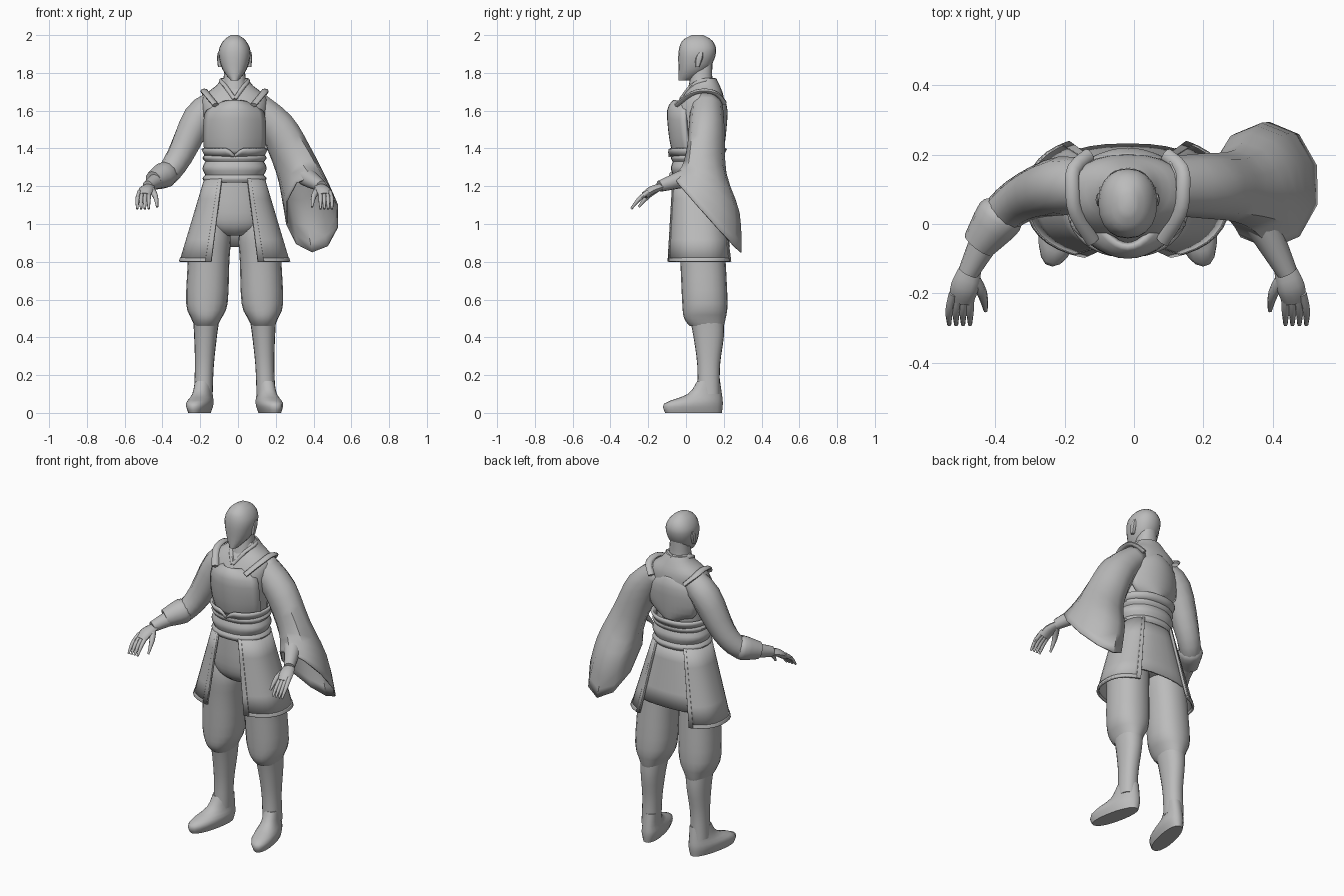
import bpy, bmesh, math
from mathutils import Vector

if "Cube" in bpy.data.objects:
    bpy.data.objects.remove(bpy.data.objects["Cube"])

BODY_AXIS = -.018  # the wide left sleeve pushes the body slightly to the right

grey = bpy.data.materials.new("plain_grey")
grey.use_nodes = True
grey.diffuse_color = (.5, .5, .5, 1)
grey.node_tree.nodes["Principled BSDF"].inputs["Base Color"].default_value = grey.diffuse_color


def finish(name, bm, mirror=False, thickness=0):
    """Turn a bmesh into a shaded object, optionally mirrored or thickened."""
    bmesh.ops.recalc_face_normals(bm, faces=bm.faces)
    mesh = bpy.data.meshes.new(name)
    bm.to_mesh(mesh)
    bm.free()
    mesh.materials.append(grey)
    part = bpy.data.objects.new(name, mesh)
    bpy.context.collection.objects.link(part)
    part.location.x = BODY_AXIS
    bpy.ops.object.select_all(action='DESELECT')
    part.select_set(True)
    bpy.context.view_layer.objects.active = part
    bpy.ops.object.shade_smooth_by_angle(angle=math.radians(45))
    if thickness:
        solidify = part.modifiers.new("thickness", 'SOLIDIFY')
        solidify.thickness = thickness
        solidify.offset = 0
    if mirror:
        part.modifiers.new("mirror", 'MIRROR')


def rounded(value, power):
    return math.copysign(abs(value) ** power, value)


def spline(rows, steps=3):
    """Smooth curve through rows of equal length."""
    result = []
    for i in range(len(rows) - 1):
        before, start = rows[max(i - 1, 0)], rows[i]
        end, after = rows[i + 1], rows[min(i + 2, len(rows) - 1)]
        for step in range(steps):
            t = step / steps
            result.append([b + t * (c - a + t * (2 * a - 5 * b + 4 * c - d + t * (3 * (b - c) + d - a))) / 2
                           if step else b for a, b, c, d in zip(before, start, end, after)])
    return result + [list(rows[-1])]


def ring(centre, along, across, sides, power=.9):
    angles = [math.tau * i / sides for i in range(sides)]
    return [Vector(centre) + Vector(along) * rounded(math.cos(angle), power)
            + Vector(across) * rounded(math.sin(angle), power) for angle in angles]


def skin(name, rings, closed=True, **options):
    """Join rings of points into a surface."""
    bm = bmesh.new()
    rows = [[bm.verts.new(point) for point in points] for points in rings]
    for low, high in zip(rows, rows[1:]):
        for i in range(len(low)):
            bm.faces.new((low[i - 1], low[i], high[i], high[i - 1]))
    if closed:
        bm.faces.new(rows[0])
        bm.faces.new(rows[-1])
    finish(name, bm, **options)


def stack(name, levels, x=0, splay=0, lean=0, sides=20, **options):
    """Level rings through rows of (height, centre y, half depth, half width)."""
    rings = []
    for z, y, depth, width in spline(levels):
        points = ring((x - splay * z, y, z), (0, depth, 0), (width, 0, 0), sides)
        for point in points:
            point.x += lean * (.12 - point.y)
        rings.append(points)
    skin(name, rings, **options)


def tube(name, path, radius=0, flat=1, sides=12, **options):
    """Round limb through rows of (x, y, z) and a radius, common or per row."""
    rows = spline([(*row, radius)[:4] for row in path])
    centres = [Vector(row[:3]) for row in rows]
    rings = []
    for i, row in enumerate(rows):
        heading = centres[min(i + 1, len(rows) - 1)] - centres[max(i - 1, 0)]
        level = heading.cross(Vector((0, 0, 1))).normalized()
        upright = level.cross(heading).normalized()
        rings.append(ring(centres[i], level * row[3], upright * row[3] * flat, sides, power=1))
    skin(name, rings, **options)


def sheet(name, surface, columns, rows, **options):
    """Open grid from a function of u and v, both running from 0 to 1."""
    bm = bmesh.new()
    grid = [[bm.verts.new(surface(i / columns, j / rows)) for i in range(columns + 1)] for j in range(rows + 1)]
    for low, high in zip(grid, grid[1:]):
        for i in range(columns):
            bm.faces.new((low[i], low[i + 1], high[i + 1], high[i]))
    finish(name, bm, **options)


# Head, ears and neck
stack("head", [(1.76, -.01, .03, .02), (1.82, .04, .08, .065), (1.91, .06, .1, .085), (1.97, .06, .08, .06), (2, .06, .03, .02)])
stack("ears", [(1.83, .06, .01, .01), (1.88, .07, .02, .015), (1.91, .08, .01, .01)], x=.078, sides=8, mirror=True)
stack("neck", [(1.68, .08, .08, .07), (1.76, .08, .06, .06), (1.86, .09, .05, .05)])

# Robe body and crossed collar
stack("robe_body", [(1.22, .06, .12, .15), (1.42, .06, .12, .15), (1.58, .07, .13, .17),
                    (1.67, .09, .11, .17), (1.73, .1, .08, .1), (1.77, .1, .06, .07)], sides=24)
tube("collar", [(0, .155, 1.76), (.07, .1, 1.76), (.05, .03, 1.73), (0, -.025, 1.66)], radius=.012, sides=8, mirror=True)


# Chest and back plates, from rows of (height, half width, centre y)
def plate(name, outline, bend):
    rows = spline(outline)

    def surface(u, v):
        z, width, y = rows[round(v * (len(rows) - 1))]
        side = 2 * u - 1
        return width * side, y + bend * side * side, z - .02 * side * side * v

    sheet(name, surface, 12, len(rows) - 1, thickness=.02)


plate("chest_plate", [(1.37, .15, -.06), (1.46, .16, -.08), (1.6, .15, -.09), (1.65, .09, -.06)], bend=.09)
plate("back_plate", [(1.4, .07, .19), (1.46, .15, .2), (1.6, .15, .21), (1.66, .1, .19)], bend=-.06)
tube("shoulder_straps", [(.1, -.05, 1.63), (.15, .03, 1.69), (.16, .1, 1.705), (.155, .16, 1.69), (.11, .2, 1.64)],
     radius=.02, flat=.6, sides=8, mirror=True)

# Wrapped sash in three swollen bands
for name, low, high in (("sash_low", 1.22, 1.26), ("sash_middle", 1.26, 1.33), ("sash_high", 1.33, 1.37)):
    stack(name, [(low, .06, .13, .155), ((low + high) / 2, .06, .14, .17), (high, .06, .13, .155)], sides=28)


# Flared upper band of the sash, notched at the front
def notched_band(u, v):
    angle = math.tau * u
    reach = .15 + .02 * v
    x = reach * rounded(math.sin(angle), .9)
    y = .06 - (reach - .02) * rounded(math.cos(angle), .9)
    notch = max(0, .04 - abs(x)) if y < 0 else 0
    return x, y, 1.36 + (.04 - notch) * v


sheet("sash_top_band", notched_band, 48, 2, thickness=.015)


# Flared skirt surface between two angles from the front, in degrees
def skirt(first, last, bottom, top=1.24, lift=0):
    def surface(u, v):
        angle = math.radians(first + (last - first) * u)
        z = bottom + (top - bottom) * v
        flare = (1.24 - z) * .3
        width, depth = .155 + flare + lift, .13 + flare / 3 + lift
        return (width * rounded(math.sin(angle), .8),
                .06 + flare / 8 - depth * rounded(math.cos(angle), .8), z)
    return surface


# Side panels with raised trim, and a shorter back flap
sheet("skirt_panels", skirt(21, 149, bottom=.81), 14, 4, mirror=True, thickness=.012)
for name, first, last, top in (("front", 20, 27, 1.24), ("back", 144, 150, 1.24), ("hem", 20, 150, .82)):
    sheet("skirt_trim_" + name, skirt(first, last, bottom=.8, top=top, lift=.003), 14, 4, mirror=True, thickness=.012)
sheet("back_flap", skirt(140, 220, bottom=.88, lift=-.012), 8, 4, thickness=.01)

# Trousers, boots and feet
stack("hips", [(1.24, .06, .12, .14), (1.06, .07, .13, .175), (.98, .08, .12, .16), (.94, .08, .08, .08)])
legs = {"x": .17, "splay": .04, "mirror": True}
stack("trouser_legs", [(1.04, .07, .1, .06), (.94, .08, .12, .11), (.8, .09, .12, .11), (.58, .1, .12, .11),
                       (.5, .1, .11, .08), (.46, .11, .09, .06)], **legs)
stack("boots", [(.1, .12, .06, .05), (.25, .12, .06, .05), (.4, .12, .08, .06), (.5, .11, .09, .07)], **legs)
stack("feet", [(0, .04, .15, .05), (.05, .04, .155, .065), (.1, .1, .09, .05), (.17, .12, .06, .045)], lean=.2, **legs)

# Fitted sleeve on the right arm, with a turned cuff
tube("right_sleeve", [(-.1, .11, 1.64, .07), (-.19, .11, 1.56, .085), (-.29, .08, 1.36, .07),
                      (-.36, .03, 1.26, .06), (-.41, -.04, 1.24, .05)])
tube("right_cuff", [(-.35, .05, 1.27, .05), (-.37, .02, 1.26, .07), (-.43, -.06, 1.23, .05)])

# Wide hanging sleeve on the left arm: centre, then the y and z of the long
# half axis and the x and z of the short one
wide_sleeve = [(.1, .11, 1.64, .08, 0, .04, .06), (.22, .11, 1.52, .09, -.01, .08, .05),
               (.31, .11, 1.34, .1, -.07, .09, .05), (.37, .13, 1.18, .15, -.12, .12, .02),
               (.41, .11, 1.05, .18, -.2, .14, -.01)]
skin("left_sleeve", [ring((x, y, z), (0, long_y, long_z), (short_x, 0, short_z), 10, power=1)
                     for x, y, z, long_y, long_z, short_x, short_z in spline(wide_sleeve)],
     closed=False, thickness=.008)

# Forearms, palms, fingers and thumbs
tube("forearms", [(.33, .06, 1.29, .04), (.38, .01, 1.25, .05), (.46, -.14, 1.2, .03)], mirror=True)
tube("palms", [(.45, -.12, 1.2, .03), (.47, -.18, 1.18, .04), (.48, -.22, 1.15, .035)], flat=.55, mirror=True)
for i, finger in enumerate(("index", "middle", "ring", "little")):
    x = .455 + .016 * i
    spread = .004 * i
    tube(finger + "_fingers", [(x, -.2, 1.17, .013), (x + spread, -.25, 1.13, .011), (x + spread, -.29, 1.08, .006)],
         sides=8, mirror=True)
tube("thumbs", [(.45, -.15, 1.19, .02), (.42, -.2, 1.15, .015), (.41, -.25, 1.09, .006)], sides=8, mirror=True)
